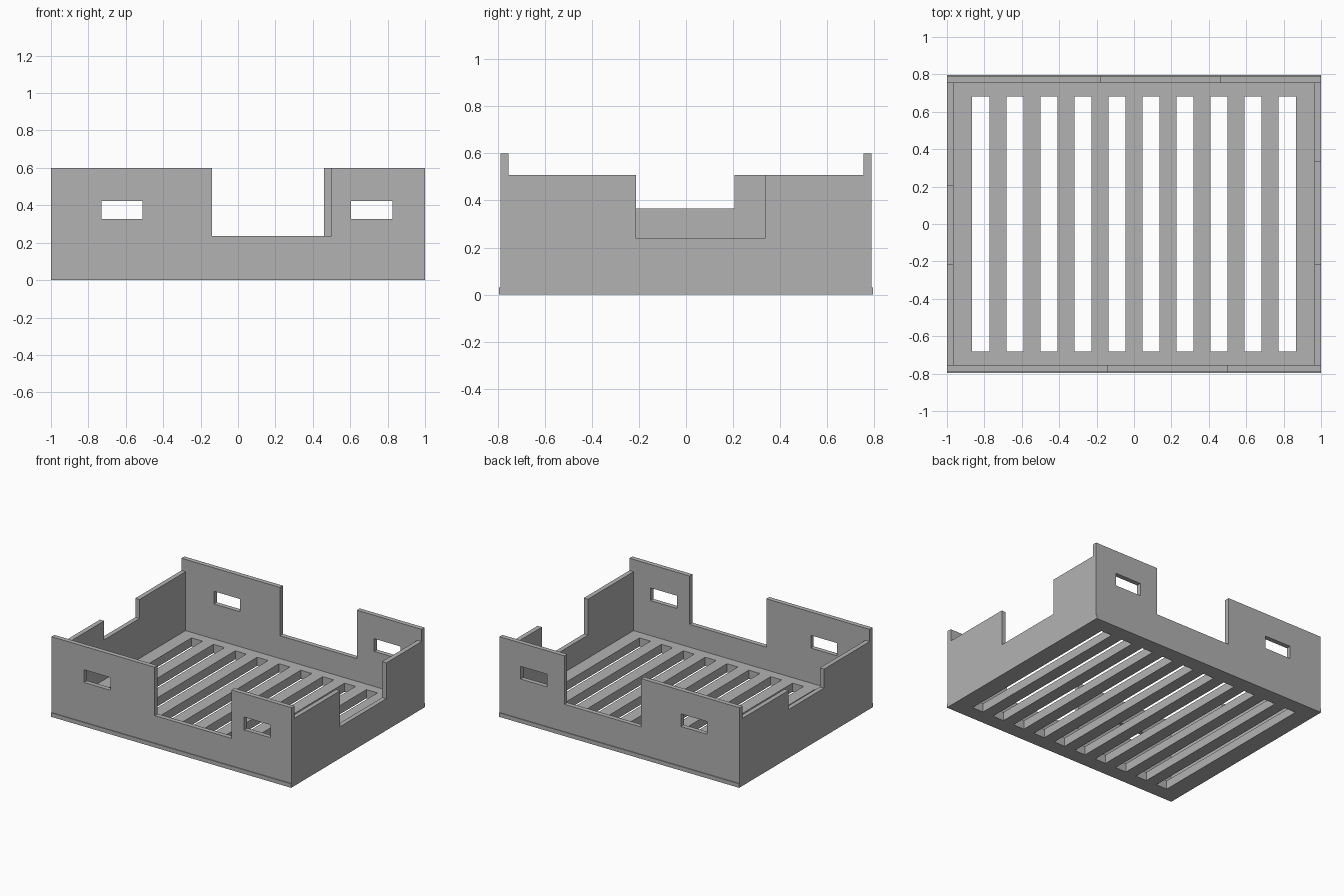
import bpy
import bmesh
from mathutils import Matrix, Vector

if "Cube" in bpy.data.objects:
    bpy.data.objects.remove(bpy.data.objects["Cube"], do_unlink=True)

# Single grey material
grey = bpy.data.materials.new("plain_grey")
grey.use_nodes = True
tone = (0.448, 0.448, 0.448, 1)
grey.diffuse_color = tone
grey.node_tree.nodes["Principled BSDF"].inputs["Base Color"].default_value = tone


def boxes(name, extents):
    """One object made of boxes, each given as (x range, y range, z range)."""
    bm = bmesh.new()
    for ranges in extents:
        size = Vector([b - a for a, b in ranges])
        centre = Vector([(a + b) / 2 for a, b in ranges])
        bmesh.ops.create_cube(bm, size=1, matrix=Matrix.Translation(centre) @ Matrix.Diagonal(size.to_4d()))
    mesh = bpy.data.meshes.new(name)
    bm.to_mesh(mesh)
    bm.free()
    mesh.materials.append(grey)
    obj = bpy.data.objects.new(name, mesh)
    bpy.context.collection.objects.link(obj)
    return obj


def cut(obj, extents):
    """Cut box-shaped openings out of an object."""
    cutter = boxes("opening_cutter", extents)
    cutter.hide_render = True
    mod = obj.modifiers.new("openings", "BOOLEAN")
    mod.operation = "DIFFERENCE"
    mod.solver = "EXACT"
    mod.object = cutter
    bpy.context.view_layer.objects.active = obj
    bpy.ops.object.modifier_apply(modifier=mod.name)
    bpy.data.objects.remove(cutter, do_unlink=True)


W, D = 1.0, 0.79          # outer half width and half depth
IW, ID = 0.965, 0.755     # inner half width and half depth
THROUGH = (-2, 2)
SLOTS, PITCH, SLOT_HALF = 10, 0.182, 0.046

# Slotted floor
floor = boxes("slotted_floor", [((-IW, IW), (-ID, ID), (0, 0.065))])
centres = [(i - (SLOTS - 1) / 2) * PITCH for i in range(SLOTS)]
cut(floor, [((c - SLOT_HALF, c + SLOT_HALF), (-0.683, 0.683), THROUGH) for c in centres])

# Front and back walls: offset notch, two hand holes, thin bottom lip
handles = [((a, b), THROUGH, (0.328, 0.424)) for a, b in ((-0.73, -0.51), (0.605, 0.825))]
for name, side, notch in (("front", -1, (-0.14, 0.50)), ("back", 1, (-0.18, 0.46))):
    wall = boxes(name + "_wall", [((-W, W), sorted((side * ID, side * D)), (0, 0.6))])
    cut(wall, [(notch, THROUGH, (0.236, 1))] + handles)
    boxes(name + "_lip", [((-W, W), sorted((side * D, side * (D + 0.006))), (0, 0.03))])

# Left and right walls: lower, each with its own notch
for name, side, notch, sill in (("left", 1, (-0.213, 0.335), 0.238),
                                ("right", -1, (-0.213, 0.207), 0.365)):
    wall = boxes(name + "_wall", [(sorted((side * IW, side * W)), (-ID, ID), (0, 0.508))])
    cut(wall, [(THROUGH, notch, (sill, 1))])
